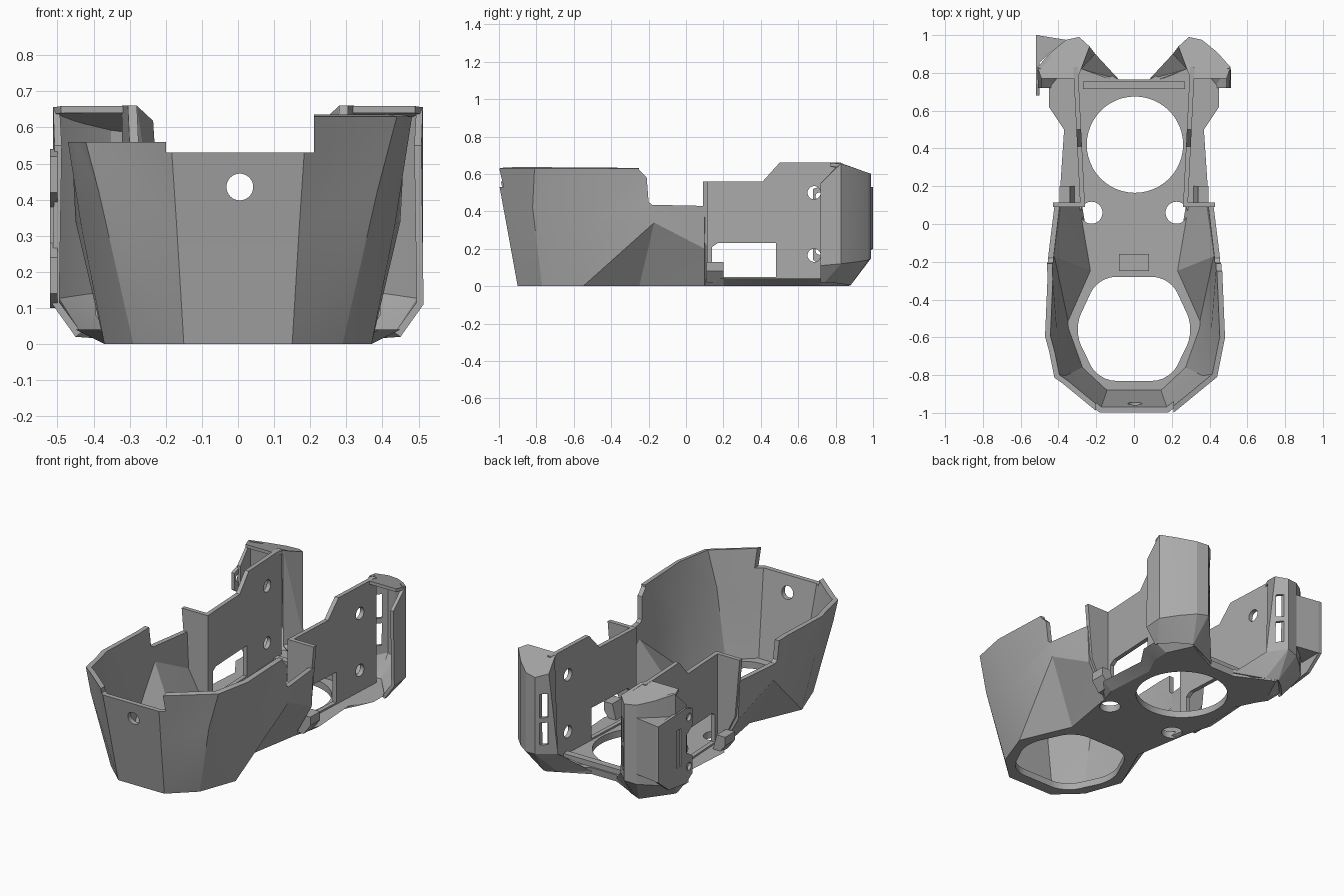
import bpy, bmesh, math
from mathutils import Matrix

old = bpy.data.objects.get("Cube")
if old:
    bpy.data.objects.remove(old, do_unlink=True)

grey = bpy.data.materials.new("plain_grey")
grey.use_nodes = True
grey.diffuse_color = (0.4, 0.4, 0.4, 1)
grey.node_tree.nodes["Principled BSDF"].inputs["Base Color"].default_value = (0.4, 0.4, 0.4, 1)


def finish(name, bm):
    ob = bpy.data.objects.new(name, bpy.data.meshes.new(name))
    bm.to_mesh(ob.data)
    bm.free()
    ob.data.materials.append(grey)
    bpy.context.collection.objects.link(ob)
    return ob


def loft(name, rings, closed=True):
    """Stack rings of 3D points into a solid (closed) or an open faceted sheet."""
    bm = bmesh.new()
    rows = [[bm.verts.new(p) for p in r] for r in rings]
    n = len(rows[0])
    for low, high in zip(rows, rows[1:]):
        for i in range(n if closed else n - 1):
            j = (i + 1) % n
            if closed:
                bm.faces.new((low[i], low[j], high[j], high[i]))
            elif i < n // 2:
                bm.faces.new((low[i], low[j], high[i]))
                bm.faces.new((low[j], high[j], high[i]))
            else:
                bm.faces.new((low[i], low[j], high[j]))
                bm.faces.new((low[i], high[j], high[i]))
    if closed:
        bm.faces.new(rows[0])
        bm.faces.new(rows[-1])
        bmesh.ops.recalc_face_normals(bm, faces=bm.faces)
    return finish(name, bm)


def prism(name, pts, lo, hi, axis="z", lean=0.0):
    """Extrude a flat profile along an axis; lean shifts x with y."""
    def put(a, b, c):
        if axis == "x":
            return (c + lean * a, a, b)
        return (a, c, b) if axis == "y" else (a, b, c)
    return loft(name, [[put(a, b, c) for a, b in pts] for c in (lo, hi)])


def box(name, x, y, z):
    return prism(name, [(x[0], y[0]), (x[1], y[0]), (x[1], y[1]), (x[0], y[1])], *z)


def rod(radius, spot, axis="z", depth=0.3):
    bm = bmesh.new()
    turn = {"x": Matrix.Rotation(math.pi / 2, 4, "Y"),
            "y": Matrix.Rotation(math.pi / 2, 4, "X"), "z": Matrix()}[axis]
    bmesh.ops.create_cone(bm, cap_ends=True, segments=48, radius1=radius, radius2=radius,
                          depth=depth, matrix=Matrix.Translation(spot) @ turn)
    return finish("cutter", bm)


def apply(ob, mod):
    bpy.context.view_layer.objects.active = ob
    bpy.ops.object.modifier_apply(modifier=mod.name)


def cut(ob, *cutters):
    for c in cutters:
        mod = ob.modifiers.new("cut", "BOOLEAN")
        mod.operation, mod.solver, mod.object = "DIFFERENCE", "EXACT", c
        apply(ob, mod)
        bpy.data.objects.remove(c, do_unlink=True)


def thicken(ob, t, even):
    mod = ob.modifiers.new("wall", "SOLIDIFY")
    mod.thickness, mod.offset, mod.use_even_offset = t, -1, even
    apply(ob, mod)


def mirrored(half):
    """Walk from the -x end through the middle to the +x end."""
    return [(-p[0], *p[1:]) for p in reversed(half)] + list(half)


# Faceted front bucket: thin flared walls, trimmed along the top
low = [(.15, -.9, 0), (.29, -.77, 0), (.37, -.55, 0), (.24, -.25, 0), (.3, .1, 0)]
mid = [(.17, -.96, .33), (.385, -.82, .42), (.435, -.58, .33), (.45, -.17, .34), (.41, .1, .2)]
top = [(.19, -1.015, .63), (.44, -.81, .63), (.482, -.6, .63), (.465, -.2, .63), (.43, .1, .63)]
bucket = loft("front_bucket", [mirrored(r) for r in (low, mid, top)], closed=False)
thicken(bucket, .028, True)
cut(bucket,
    box("cutter", (-.2, .21), (-1.2, -.7), (.53, .8)),
    box("cutter", (-.7, 0), (-1.2, .3), (.56, .8)),
    prism("cutter", [(-.2, .45), (-.18, .435), (.3, .425), (.3, .8), (-.25, .8), (-.25, .62), (-.21, .58)],
          -.7, .7, "x"),
    rod(.037, (.005, -.95, .435), "y"))

# Floor plate with a chamfered rear edge
floor_low = [(.15, -.9), (.29, -.77), (.37, -.55), (.24, -.25), (.3, .1), (.33, .2),
             (.31, .5), (.37, .62), (.37, .72), (.3, .87), (.08, .76)]
floor_high = [(.15, -.9), (.29, -.77), (.37, -.55), (.25, -.25), (.31, .1), (.39, .2),
              (.37, .5), (.45, .62), (.45, .72), (.31, .89), (.08, .765)]
floor = loft("floor_plate", [[(x, y, z) for x, y in mirrored(h)]
                             for h, z in ((floor_low, 0), (floor_high, .04))])

# Rounded six-sided opening under the bucket
hexa = prism("cutter", [(.32, -.56), (.19, -.28), (-.19, -.28), (-.32, -.56), (-.19, -.83), (.19, -.83)], -.1, .2)
bm = bmesh.new()
bm.from_mesh(hexa.data)
uprights = [e for e in bm.edges if abs(e.verts[0].co.z - e.verts[1].co.z) > .1]
bmesh.ops.bevel(bm, geom=uprights, offset=.09, segments=6, profile=.5, affect="EDGES")
bm.to_mesh(hexa.data)
bm.free()
cut(floor, hexa, rod(.255, (.005, .42, 0)),
    *[rod(.058, (s * .225, .06, 0)) for s in (-1, 1)])

# Small fittings on the floor
box("floor_tab", (-.08, .08), (-.25, -.16), (.03, .08))
box("rear_lip", (-.27, .27), (.715, .755), (.03, .07))

for s, side in ((-1, "right"), (1, "left")):
    # Upright side panel with a window and two screw holes
    a, b = sorted((s * .255, s * .28))
    panel = prism(side + "_panel", [(.1, .02), (.1, .56), (.41, .56), (.5, .66), (.83, .66), (.83, .02)],
                  a, b, "x", .05 * s)
    cut(panel,
        prism("cutter", [(.14, .05), (.14, .21), (.17, .23), (.48, .23), (.48, .05)], s * .1, s * .5, "x"),
        *[rod(.035, (s * .3, .685, z), "x") for z in (.165, .5)])

    # Cross wall joining the panel to the bucket, and its wedge-shaped foot
    prism(side + "_cross_wall", [(s * x, z) for x, z in
          ((.26, .02), (.3, .02), (.4, .22), (.43, .56), (.26, .56))], .09, .115, "y")
    prism(side + "_foot", [(s * x, z) for x, z in
          ((.31, .02), (.35, .02), (.395, .08), (.395, .13), (.34, .13))], .11, .2, "y")

    # Curved rear wing: sloping skirt, outer wall with slots facing back and inward
    plan = [(.514, .72), (.512, .83), (.44, .91), (.36, .975), (.29, .99), (.235, .94), (.28, .82)]
    foot = [(.45, .72, .02), (.45, .74, .02), (.38, .82, .015), (.31, .88, .005),
            (.24, .85, .005), (.08, .765, .02), (.1, .755, .03)]
    skirt_z = [.11, .12, .13, .14, .15, .14, .1]
    waist = [(x, y, z) for (x, y), z in zip(plan, skirt_z)]
    waist[5] = (.205, .9, .14)
    rim = [(x, y, .66 - max(0, y - .82) * .35) for x, y in plan]
    rim[0] = (.508, .72, .55)
    rings = [[(s * x, y, z) for x, y, z in r] for r in (foot, waist, rim)]
    if s < 0:
        rings = [list(reversed(r)) for r in rings]
    wing = loft(side + "_rear_wing", rings, closed=False)
    thicken(wing, .02, False)
    cut(wing, *[box("cutter", sorted((s * .24, s * .272)), (.91, 1.1), z)
                for z in ((.2, .33), (.36, .5))])
    cap = [(s * x, y, z) for x, y, z in rim[1:]] + [(s * .3, .77, .66), (s * .49, .77, .66)]
    loft(side + "_wing_roof", [[(x, y, z - d) for x, y, z in cap] for d in (.02, .001)])

# Clip plate and corner block found on one wing only
clip = prism("clip_plate", [(.68, .42), (.68, .52), (.74, .54), (1.0, .53), (1.0, .2), (.9, .12),
                            (.74, .1), (.68, .14), (.68, .24), (.74, .28), (.74, .38)], -.52, -.5, "x")
cut(clip, *[rod(.022, (-.51, .715, z), "x", .1) for z in (.19, .48)],
    prism("cutter", [(.79, .22), (.83, .22), (.83, .44), (.79, .44)], -.6, -.45, "x"))
prism("clip_corner_block", [(-.515, .84), (-.515, 1.0), (-.36, .975), (-.44, .91)], .2, .53)

# Soft shading across shallow facets, crisp edges elsewhere
bpy.ops.object.select_all(action="DESELECT")
for ob in bpy.context.scene.objects:
    if ob.type == "MESH":
        ob.select_set(True)
        bpy.context.view_layer.objects.active = ob
bpy.ops.object.shade_smooth_by_angle(angle=math.radians(20))
